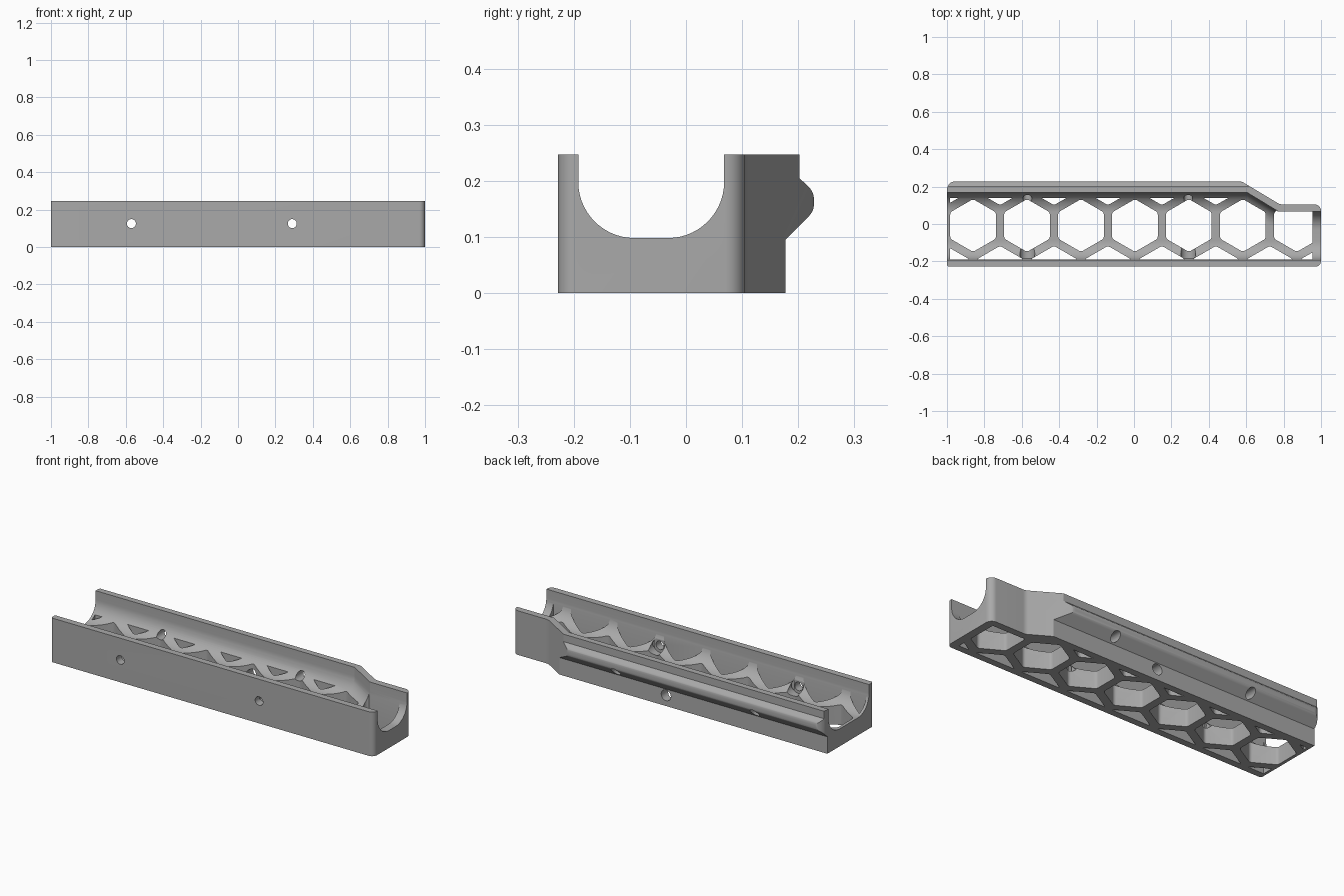
import bpy
import bmesh
from math import sin, cos, tan, pi, radians
from mathutils import Vector

cube = bpy.data.objects.get("Cube")
if cube:
    bpy.data.objects.remove(cube, do_unlink=True)

TOP = 0.247          # height of the walls
SCREWS = (-0.57, 0.29)

grey = bpy.data.materials.new("plain grey")
grey.use_nodes = True
grey.diffuse_color = (0.4, 0.4, 0.4, 1)
grey.node_tree.nodes["Principled BSDF"].inputs["Base Color"].default_value = (0.4, 0.4, 0.4, 1)


def rounded(corners, steps=8):
    """Outline from (u, v, radius) corners, each replaced by an arc."""
    out = []
    for i, (u, v, r) in enumerate(corners):
        p = Vector((u, v))
        if r == 0:
            out.append(p)
            continue
        a = (Vector(corners[i - 1][:2]) - p).normalized()
        b = (Vector(corners[(i + 1) % len(corners)][:2]) - p).normalized()
        half = a.angle(b) / 2
        mid = (a + b).normalized()
        centre = p + mid * (r / sin(half))
        start = p + a * (r / tan(half)) - centre
        end = p + b * (r / tan(half)) - centre
        sweep = start.angle_signed(end)
        for k in range(steps + 1):
            t = -sweep * k / steps
            out.append(centre + Vector((start.x * cos(t) - start.y * sin(t),
                                        start.x * sin(t) + start.y * cos(t))))
    return out


def loft(bm, rings):
    """Closed solid through rings of equal length."""
    loops = [[bm.verts.new(p) for p in ring] for ring in rings]
    n = len(loops[0])
    for a, b in zip(loops, loops[1:]):
        for i in range(n):
            j = (i + 1) % n
            bm.faces.new((a[i], a[j], b[j], b[i]))
    bm.faces.new(loops[0][::-1])
    bm.faces.new(loops[-1])


def solid(name, lofts):
    bm = bmesh.new()
    for rings in lofts:
        loft(bm, rings)
    bmesh.ops.recalc_face_normals(bm, faces=bm.faces)
    mesh = bpy.data.meshes.new(name)
    bm.to_mesh(mesh)
    bm.free()
    mesh.materials.append(grey)
    ob = bpy.data.objects.new(name, mesh)
    bpy.context.collection.objects.link(ob)
    return ob


def upright(outline, z0, z1):
    return [[(p.x, p.y, z) for p in outline] for z in (z0, z1)]


def bore(x, z, r, y0, y1, n=28):
    return [[(x + r * cos(2 * pi * k / n), y, z + r * sin(2 * pi * k / n))
             for k in range(n)] for y in (y0, y1)]


def combine(target, tool, operation):
    """Apply a boolean and discard the tool."""
    bpy.context.view_layer.objects.active = target
    mod = target.modifiers.new(operation.lower(), "BOOLEAN")
    mod.operation = operation
    mod.solver = "EXACT"
    mod.object = tool
    tool.hide_render = True
    bpy.ops.object.modifier_apply(modifier=mod.name)
    bpy.data.objects.remove(tool, do_unlink=True)


# Long body: side profile with the back ridge, trimmed by the plan outline
profile = rounded([(-0.3, 0, 0), (0.177, 0, 0), (0.177, 0.095, 0),
                   (0.228, 0.146, 0.03), (0.228, 0.18, 0.03),
                   (0.202, 0.205, 0), (0.202, TOP, 0), (-0.3, TOP, 0)])
body = solid("handguard_body", [[[(x, p.x, p.y) for p in profile] for x in (-1.1, 1.1)]])
plan = rounded([(-1, -0.228, 0.012), (1, -0.228, 0.03), (1, 0.105, 0.035),
                (0.78, 0.105, 0.05), (0.575, 0.228, 0.05), (-1, 0.228, 0.045)])
combine(body, solid("plan_trim", [upright(plan, -0.1, 0.4)]), "INTERSECT")

# U-shaped channel, narrowing beside the angled back corner
stations = []
for x, back in ((-1.2, 0.168), (0.605, 0.168), (0.77, 0.068), (1.2, 0.068)):
    u = rounded([(-0.192, 0.4, 0), (-0.192, 0.098, 0.1),
                 (back, 0.098, 0.1), (back, 0.4, 0)], 14)
    stations.append([(x, p.x, p.y) for p in u])
combine(body, solid("channel_cutter", [stations]), "DIFFERENCE")

# Honeycomb floor: rows of hexagons clipped to the inside of the walls
pitch, hex_r, row_step = 0.2885, 0.141, 0.25
cells = []
for row in (-1, 0, 1):
    for col in range(-4, 5):
        cx = 0.005 + (col + 0.5 * (row % 2)) * pitch
        cy = -0.008 + row * row_step
        ring = [(cx + hex_r * sin(k * pi / 3), cy + hex_r * cos(k * pi / 3), 0.022)
                for k in range(6)]
        cells.append(upright(rounded(ring, 4), -0.1, 0.4))
holes = solid("honeycomb_cutter", cells)
inside = rounded([(-0.985, -0.19, 0), (0.955, -0.19, 0), (0.955, 0.066, 0),
                  (0.772, 0.066, 0.02), (0.652, 0.139, 0.02), (-0.985, 0.139, 0)])
combine(holes, solid("inside_trim", [upright(inside, -0.2, 0.5)]), "INTERSECT")
combine(body, holes, "DIFFERENCE")

# Screw holes through both walls, with head recesses inside the front wall
bores = [bore(x, 0.125, 0.024, -0.4, 0.4) for x in SCREWS]
bores.append(bore(0, 0.06, 0.03, 0.08, 0.4))
combine(body, solid("bore_cutter", bores), "DIFFERENCE")
recesses = [bore(x, 0.125, 0.04, -0.183, -0.05) for x in SCREWS]
combine(body, solid("recess_cutter", recesses), "DIFFERENCE")

bpy.ops.object.select_all(action="DESELECT")
body.select_set(True)
bpy.context.view_layer.objects.active = body
bpy.ops.object.shade_smooth_by_angle(angle=radians(30))
